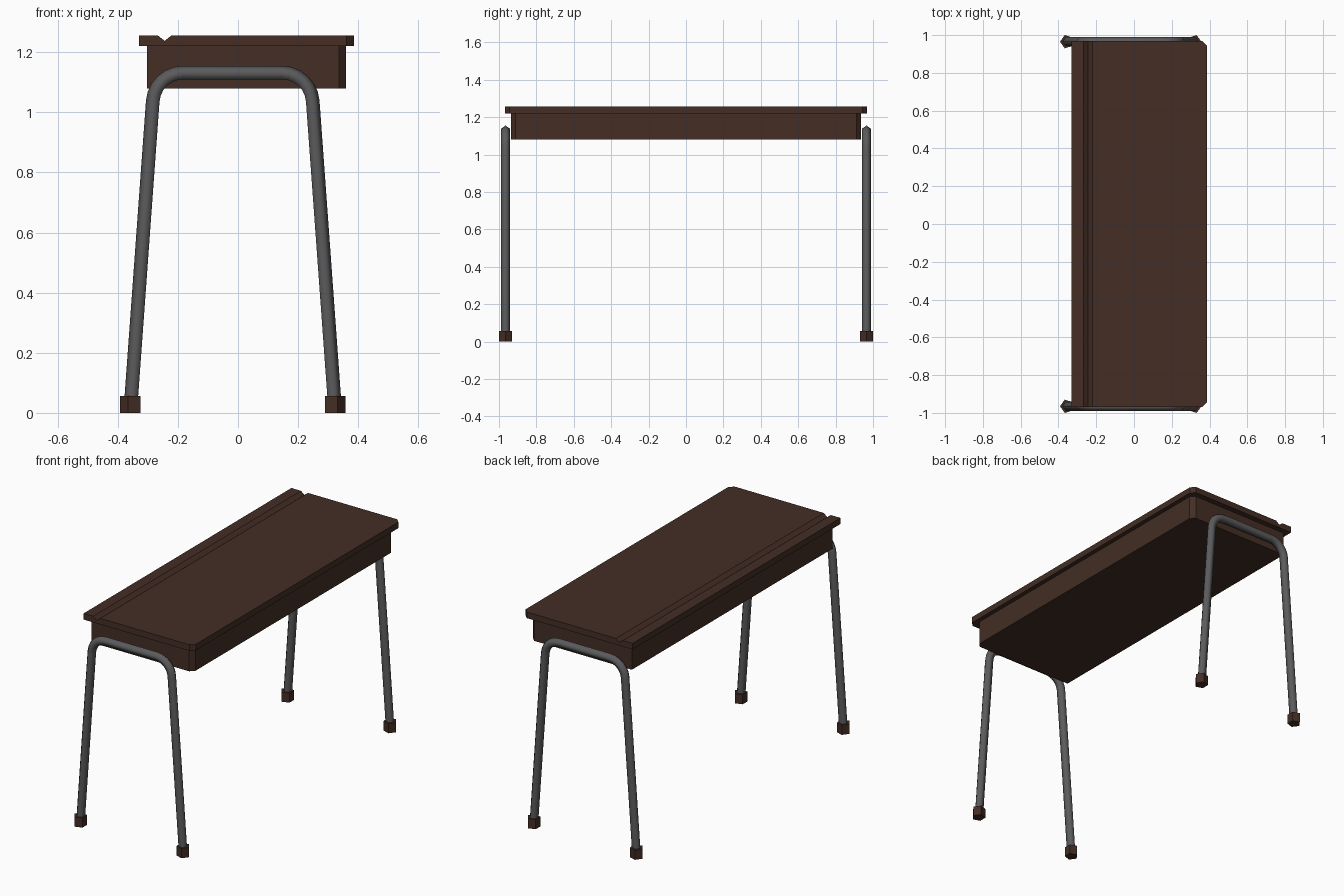
import bpy, bmesh
from math import sin, cos, pi, radians
from mathutils import Vector

cube = bpy.data.objects.get("Cube")
if cube:
    bpy.data.objects.remove(cube, do_unlink=True)


def material(name, rgb):
    m = bpy.data.materials.new(name)
    m.use_nodes = True
    m.diffuse_color = (*rgb, 1)
    m.node_tree.nodes["Principled BSDF"].inputs["Base Color"].default_value = (*rgb, 1)
    return m


wood = material("dark brown wood", (0.056, 0.027, 0.018))
steel = material("grey steel", (0.105, 0.105, 0.11))


def finish(name, bm, mat, smooth=False):
    bmesh.ops.recalc_face_normals(bm, faces=bm.faces[:])
    mesh = bpy.data.meshes.new(name)
    bm.to_mesh(mesh)
    bm.free()
    mesh.materials.append(mat)
    for p in mesh.polygons:
        p.use_smooth = smooth
    obj = bpy.data.objects.new(name, mesh)
    bpy.context.collection.objects.link(obj)
    return obj


def loft(bm, rings, capped=True):
    """Join rings of points into a skin, with optional end caps."""
    rings = [[bm.verts.new(p) for p in ring] for ring in rings]
    n = len(rings[0])
    for a, b in zip(rings, rings[1:]):
        for i in range(n):
            j = (i + 1) % n
            bm.faces.new((a[i], a[j], b[j], b[i]))
    if capped:
        bm.faces.new(rings[0])
        bm.faces.new(rings[-1])


def long_prism(name, profile, half_length, chamfer):
    """Extrude an xz profile along y, then cut its two +x corners."""
    bm = bmesh.new()
    loft(bm, [[(x, y, z) for x, z in profile] for y in (-half_length, half_length)])
    far = max(x for x, z in profile) - 0.001
    corners = [e for e in bm.edges
               if all(v.co.x > far for v in e.verts)
               and abs(e.verts[0].co.y - e.verts[1].co.y) < 0.001]
    bmesh.ops.bevel(bm, geom=corners, offset=chamfer, segments=1,
                    affect='EDGES', profile=0.5)
    return finish(name, bm, wood)


# Desk top with a pencil groove, and the box below it
long_prism("desk_top", [(-0.33, 1.22), (0.386, 1.22), (0.386, 1.256), (-0.221, 1.256),
                        (-0.244, 1.238), (-0.267, 1.256), (-0.33, 1.256)], 0.969, 0.025)
long_prism("desk_box", [(-0.302, 1.08), (0.36, 1.08), (0.36, 1.22), (-0.302, 1.22)],
           0.936, 0.024)

# Bent tube frames: five-sided, one ridge facing outward
CENTRE, FOOT, FRAME_Y, BEND = -0.0175, 0.3375, 0.965, 0.099
half = [Vector((FOOT, 0, 0.02))]
for k in range(7):
    a = radians(4 + 86 * k / 6)
    half.append(Vector((0.165 + BEND * cos(a), 0, 1.031 + BEND * sin(a))))
path = half + [Vector((-p.x, 0, p.z)) for p in reversed(half)]


def frame(name, y):
    rings = []
    for i, p in enumerate(path):
        t = (path[min(i + 1, len(path) - 1)] - path[max(i - 1, 0)]).normalized()
        out = Vector((t.z, 0, -t.x))
        base = p + Vector((CENTRE, y, 0))
        rings.append([base + 0.025 * (out * cos(a) + Vector((0, sin(a), 0)))
                      for a in (2 * pi * k / 5 for k in range(5))])
    bm = bmesh.new()
    loft(bm, rings, capped=False)
    finish(name, bm, steel, smooth=True)


def foot(name, side, y):
    ring = [(CENTRE + side * (FOOT + 0.037 * cos(2 * pi * k / 5)),
             y + 0.037 * sin(2 * pi * k / 5)) for k in range(5)]
    bm = bmesh.new()
    loft(bm, [[(px, py, z) for px, py in ring] for z in (0, 0.057)])
    finish(name, bm, wood)


for end, y in (("front", -FRAME_Y), ("back", FRAME_Y)):
    frame(end + "_leg_frame", y)
    for side_name, side in (("left", 1), ("right", -1)):
        foot(f"{end}_{side_name}_foot", side, y)

# Smooth-shaded tubes catch at the normals only at very sharp folds
for obj in bpy.context.collection.objects:
    if obj.name.endswith("leg_frame"):
        obj.data.set_sharp_from_angle(angle=radians(80))
